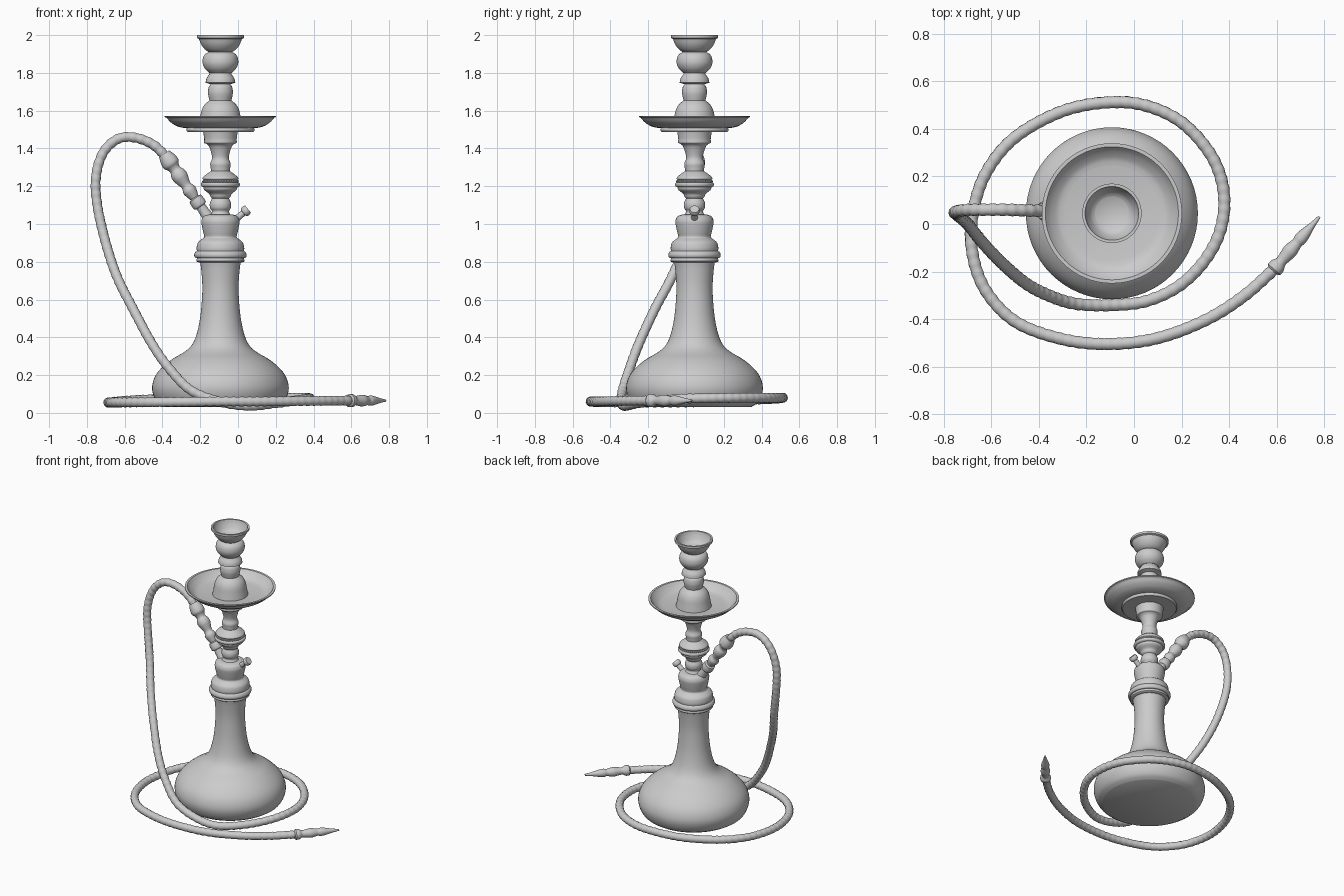
import bpy, bmesh, math
from mathutils import Vector

AXIS = Vector((-0.093, 0.045, 0))
UP = Vector((0, 0, 1))


def spline(pts, n):
    """Catmull-Rom samples through the given points."""
    p = [Vector(q) for q in pts]
    p = [2 * p[0] - p[1]] + p + [2 * p[-1] - p[-2]]
    out = []
    for a, b, c, d in zip(p, p[1:], p[2:], p[3:]):
        for k in range(n):
            t = k / n
            out.append(0.5 * (2 * b + (c - a) * t + (2 * a - 5 * b + 4 * c - d) * t * t
                              + (3 * b - a - 3 * c + d) * t ** 3))
    return out + [p[-2]]


def lathe(name, runs, origin=AXIS, direction=UP, sides=48, n=4):
    """Revolve (radius, height) runs; every run is a smooth curve, joints stay crisp."""
    prof = []
    for run in runs:
        for q in (spline(run, n) if len(run) > 2 else [Vector(v) for v in run]):
            if not prof or (q - prof[-1]).length > 1e-5:
                prof.append(q)
    rot = UP.rotation_difference(Vector(direction).normalized())
    bm = bmesh.new()
    rings = []
    for r, h in prof:
        if r < 1e-4:
            rings.append([bm.verts.new(Vector(origin) + rot @ Vector((0, 0, h)))] * sides)
        else:
            rings.append([bm.verts.new(Vector(origin) + rot @ Vector(
                (r * math.cos(2 * math.pi * i / sides), r * math.sin(2 * math.pi * i / sides), h)))
                for i in range(sides)])
    for a, b in zip(rings, rings[1:]):
        for i in range(sides):
            j = (i + 1) % sides
            vs = list(dict.fromkeys((a[i], a[j], b[j], b[i])))
            if len(vs) > 2:
                bm.faces.new(vs)
    bmesh.ops.recalc_face_normals(bm, faces=bm.faces)
    return finish(name, bm)


def finish(name, bm):
    me = bpy.data.meshes.new(name)
    bm.to_mesh(me)
    bm.free()
    ob = bpy.data.objects.new(name, me)
    bpy.context.collection.objects.link(ob)
    bpy.ops.object.select_all(action='DESELECT')
    ob.select_set(True)
    bpy.context.view_layer.objects.active = ob
    bpy.ops.object.shade_smooth_by_angle(angle=math.radians(35))
    return ob


# Water vase
lathe("vase", [[(0, .03), (.30, .03)],
               [(.30, .03), (.335, .055), (.357, .1), (.361, .145), (.345, .195), (.31, .24),
                (.255, .285), (.195, .32), (.155, .355), (.128, .41), (.108, .5), (.098, .6),
                (.096, .68), (.102, .76), (.108, .8)], [(.108, .8), (0, .8)]], sides=64)

# Collar between vase and stem
lathe("collar", [[(0, .797), (.115, .797)], [(.115, .797), (.127, .803), (.124, .82)],
                 [(.124, .82), (.134, .822), (.139, .835), (.134, .85), (.125, .858)],
                 [(.125, .858), (.126, .875), (.12, .9), (.105, .915), (.09, .925)],
                 [(.09, .925), (.086, .935), (.092, .96), (.1, 1.0), (.1, 1.02), (.09, 1.04),
                  (.065, 1.05)], [(.065, 1.05), (0, 1.05)]])

# Turned stem below the tray
lathe("lower_stem", [[(.06, 1.04), (.045, 1.065), (.055, 1.085), (.056, 1.11), (.045, 1.135)],
                     [(.045, 1.135), (.053, 1.145), (.06, 1.16), (.085, 1.18), (.09, 1.195)],
                     [(.09, 1.195), (.1, 1.2), (.103, 1.21), (.1, 1.218), (.09, 1.22)],
                     [(.088, 1.22), (.088, 1.232)],
                     [(.088, 1.232), (.095, 1.24), (.09, 1.25), (.072, 1.265), (.05, 1.28)],
                     [(.05, 1.28), (.052, 1.3), (.054, 1.32), (.045, 1.345), (.047, 1.37),
                      (.06, 1.41), (.074, 1.425)],
                     [(.074, 1.425), (.086, 1.43), (.086, 1.45), (.09, 1.48), (.095, 1.5)]])

# Ring of small beads round the stem
bm = bmesh.new()
for i in range(40):
    a = 2 * math.pi * i / 40
    r = bmesh.ops.create_icosphere(bm, subdivisions=1, radius=.008)
    bmesh.ops.translate(bm, verts=r["verts"],
                        vec=AXIS + Vector((.09 * math.cos(a), .09 * math.sin(a), 1.226)))
finish("bead_ring", bm)

# Ash tray
lathe("tray", [[(0, 1.488), (.175, 1.488)], [(.175, 1.488), (.181, 1.497), (.178, 1.508)],
               [(.178, 1.508), (.205, 1.51)],
               [(.205, 1.51), (.235, 1.52), (.265, 1.54), (.285, 1.563)],
               [(.285, 1.563), (.295, 1.566)], [(.295, 1.566), (.295, 1.573)],
               [(.295, 1.573), (.28, 1.573)],
               [(.28, 1.573), (.26, 1.55), (.23, 1.528), (.2, 1.52)],
               [(.2, 1.52), (0, 1.52)]], sides=64)

# Turned stem above the tray
lathe("upper_stem", [[(.116, 1.518), (.108, 1.56), (.1, 1.6), (.085, 1.63), (.058, 1.655)],
                     [(.058, 1.655), (.064, 1.68), (.066, 1.7), (.062, 1.725), (.052, 1.74)],
                     [(.052, 1.74), (.079, 1.748)],
                     [(.079, 1.748), (.074, 1.77), (.058, 1.795), (.055, 1.81)]])

# Tobacco bowl
lathe("bowl", [[(0, 1.8), (.06, 1.8)],
               [(.06, 1.8), (.082, 1.822), (.094, 1.85), (.092, 1.88), (.08, 1.9), (.062, 1.91)],
               [(.062, 1.91), (.083, 1.925), (.102, 1.95), (.114, 1.98)],
               [(.114, 1.98), (.125, 1.985)], [(.125, 1.985), (.125, 2.0)],
               [(.125, 2.0), (.113, 2.0)],
               [(.113, 2.0), (.105, 1.975), (.088, 1.945), (.07, 1.93)],
               [(.07, 1.93), (0, 1.925)]])

# Release valve
lathe("release_valve", [[(.022, 0), (.017, .045)], [(.017, .045), (.017, .075)],
                        [(.017, .075), (.025, .08), (.028, .095), (.024, .108)],
                        [(.024, .108), (0, .108)]],
      origin=(-.03, .045, 1.01), direction=(.77, 0, .64), sides=20)

# Hose connector
lathe("hose_connector", [[(.035, 0), (.028, .06), (.026, .1)],
                         [(.026, .1), (.037, .107), (.039, .13), (.036, .152)],
                         [(.036, .152), (.024, .158)],
                         [(.024, .158), (.034, .19), (.036, .21), (.027, .235), (.035, .265),
                          (.042, .29), (.04, .315), (.03, .335), (.034, .355), (.046, .375),
                          (.044, .405), (.032, .44)], [(.032, .44), (0, .44)]],
      origin=(-.14, .05, 1.01), direction=(-.25, .005, .36), sides=28)

# Flexible hose: loops over, drops and coils once round the vase
path = [(-.37, .055, 1.345), (-.45, .057, 1.42), (-.55, .06, 1.458), (-.64, .06, 1.448),
        (-.715, .058, 1.375), (-.752, .05, 1.25), (-.745, .04, 1.1), (-.70, 0, .9),
        (-.64, -.075, .72), (-.555, -.165, .55), (-.455, -.25, .365), (-.36, -.3, .23),
        (-.25, -.335, .12), (-.1, -.342, .06), (.05, -.325, .037), (.19, -.26, .05),
        (.3, -.15, .065), (.365, -.02, .075), (.378, .13, .078), (.33, .28, .08),
        (.21, .42, .08), (.06, .495, .08), (-.1, .512, .08), (-.3, .475, .075),
        (-.5, .365, .07), (-.62, .22, .062), (-.675, .06, .056), (-.683, -.1, .055),
        (-.63, -.27, .055), (-.5, -.41, .056), (-.3, -.485, .058), (-.1, -.505, .06),
        (.1, -.48, .06), (.3, -.405, .062), (.46, -.305, .064), (.59, -.19, .065)]
pts = spline(path, 16)
curve = bpy.data.curves.new("hose", 'CURVE')
curve.dimensions = '3D'
curve.bevel_depth = .0255
curve.bevel_resolution = 4
curve.use_fill_caps = True
sp = curve.splines.new('POLY')
sp.points.add(len(pts) - 1)
length = 0
for i, p in enumerate(pts):
    length += (p - pts[i - 1]).length if i else 0
    sp.points[i].co = (*p, 1)
    sp.points[i].radius = 1 + .05 * math.sin(2 * math.pi * length / .042)
sp.use_smooth = True
bpy.context.collection.objects.link(bpy.data.objects.new("hose", curve))

# Mouthpiece
lathe("mouthpiece", [[(0, 0), (.027, 0)], [(.027, 0), (.035, .008)],
                     [(.035, .008), (.034, .03), (.024, .05), (.027, .08), (.031, .11),
                      (.026, .14), (.023, .155), (.027, .175), (.025, .2)],
                     [(.025, .2), (.013, .255), (.006, .3)], [(.006, .3), (0, .3)]],
      origin=(.585, -.197, .065), direction=(.195, .227, 0), sides=24)
